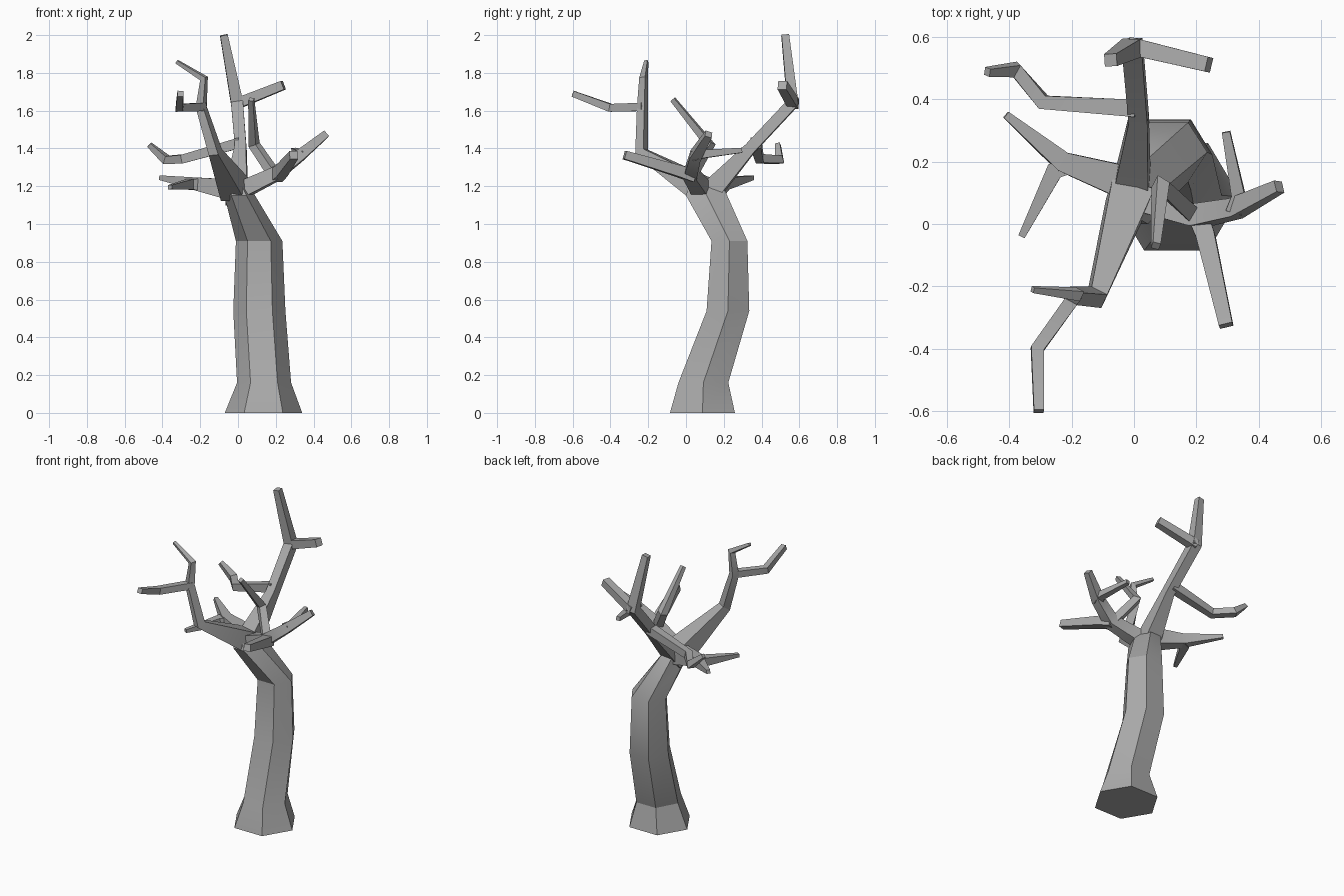
import bpy, bmesh, math
from mathutils import Vector

cube = bpy.data.objects.get("Cube")
if cube:
    bpy.data.objects.remove(cube, do_unlink=True)

bark = bpy.data.materials.new("grey_bark")
bark.use_nodes = True
GREY = (0.4, 0.4, 0.4, 1)
bark.diffuse_color = GREY
bark.node_tree.nodes["Principled BSDF"].inputs["Base Color"].default_value = GREY


def skin_rings(name, rings):
    """Bridge a list of closed rings and cap both ends."""
    bm = bmesh.new()
    loops = [[bm.verts.new(p) for p in ring] for ring in rings]
    n = len(loops[0])
    for a, b in zip(loops, loops[1:]):
        for i in range(n):
            j = (i + 1) % n
            bm.faces.new((a[i], a[j], b[j], b[i]))
    bm.faces.new(loops[0][::-1])
    bm.faces.new(loops[-1])
    bmesh.ops.recalc_face_normals(bm, faces=bm.faces)
    mesh = bpy.data.meshes.new(name)
    bm.to_mesh(mesh)
    bm.free()
    mesh.materials.append(bark)
    ob = bpy.data.objects.new(name, mesh)
    bpy.context.collection.objects.link(ob)
    bpy.ops.object.select_all(action='DESELECT')
    ob.select_set(True)
    bpy.context.view_layer.objects.active = ob
    bpy.ops.object.shade_smooth_by_angle(angle=math.radians(25))


def branch(name, *stops):
    """Four-sided tapering branch; each stop is (x, y, z, half width)."""
    pts = [Vector(s[:3]) for s in stops]
    dirs = [(b - a).normalized() for a, b in zip(pts, pts[1:])]
    up = Vector((0, 0, 1)) if abs(dirs[0].z) < 0.9 else Vector((0, 1, 0))
    rings = []
    for i, p in enumerate(pts):
        t = (dirs[max(i - 1, 0)] + dirs[min(i, len(dirs) - 1)]).normalized()
        side = t.cross(up).normalized()
        up = side.cross(t)
        r = stops[i][3]
        rings.append([p + r * (side * u + up * v)
                      for u, v in ((1, 1), (-1, 1), (-1, -1), (1, -1))])
    skin_rings(name, rings)


# Trunk: hexagonal rings (centre x, y, z, half size x, y, forward tilt)
trunk = [
    (0.135, 0.087, 0, 0.205, 0.172, 0),
    (0.138, 0.092, 0.16, 0.143, 0.132, 0),
    (0.113, 0.222, 0.54, 0.138, 0.113, 0),
    (0.112, 0.230, 0.91, 0.123, 0.095, 0),
    (0.005, 0.105, 1.16, 0.080, 0.105, 0.1),
    (-0.015, 0.09, 1.22, 0.05, 0.07, 0),
]
skin_rings("trunk", [
    [(x + rx * math.cos(a), y + ry * math.sin(a) / 0.866, z + tilt * ry * math.sin(a))
     for a in (math.tau * k / 6 for k in range(6))]
    for x, y, z, rx, ry, tilt in trunk])

# Tall back branch and its twigs
branch("back_branch", (-0.01, 0.10, 1.14, 0.06), (0.015, 0.34, 1.40, 0.03),
       (-0.005, 0.565, 1.64, 0.032), (-0.075, 0.525, 2.0, 0.02))
branch("back_upper_twig", (-0.01, 0.57, 1.635, 0.028), (0.24, 0.51, 1.735, 0.024))
branch("back_side_twig", (0.01, 0.37, 1.43, 0.028), (-0.29, 0.39, 1.345, 0.023),
       (-0.38, 0.495, 1.34, 0.022), (-0.47, 0.487, 1.42, 0.013))

# Front branch, rising then splitting in two
branch("front_branch", (-0.015, 0.09, 1.18, 0.068), (-0.12, -0.235, 1.38, 0.028),
       (-0.195, -0.23, 1.62, 0.022), (-0.18, -0.225, 1.77, 0.017),
       (-0.325, -0.21, 1.86, 0.009))
branch("front_twig", (-0.185, -0.225, 1.62, 0.022), (-0.31, -0.40, 1.615, 0.021),
       (-0.305, -0.60, 1.69, 0.016))

# Low forked branch on the model's right
branch("low_branch", (-0.02, 0.13, 1.18, 0.055), (-0.23, 0.20, 1.215, 0.032),
       (-0.41, 0.35, 1.245, 0.012))
branch("low_twig", (-0.20, 0.195, 1.21, 0.032), (-0.255, 0.17, 1.21, 0.028),
       (-0.36, -0.04, 1.195, 0.011))

# Branch on the model's left with three twigs
branch("left_branch", (0.0, 0.09, 1.17, 0.045), (0.20, 0.025, 1.265, 0.036),
       (0.325, 0.05, 1.36, 0.03), (0.465, 0.12, 1.475, 0.019))
branch("left_front_twig", (0.20, 0.04, 1.255, 0.034), (0.23, -0.04, 1.28, 0.03),
       (0.295, -0.325, 1.365, 0.022))
branch("left_back_twig", (0.32, 0.04, 1.36, 0.026), (0.335, 0.09, 1.37, 0.022),
       (0.295, 0.295, 1.39, 0.013))
branch("left_rising_twig", (0.19, 0.03, 1.265, 0.025), (0.085, 0.125, 1.42, 0.023),
       (0.07, -0.07, 1.66, 0.013))
